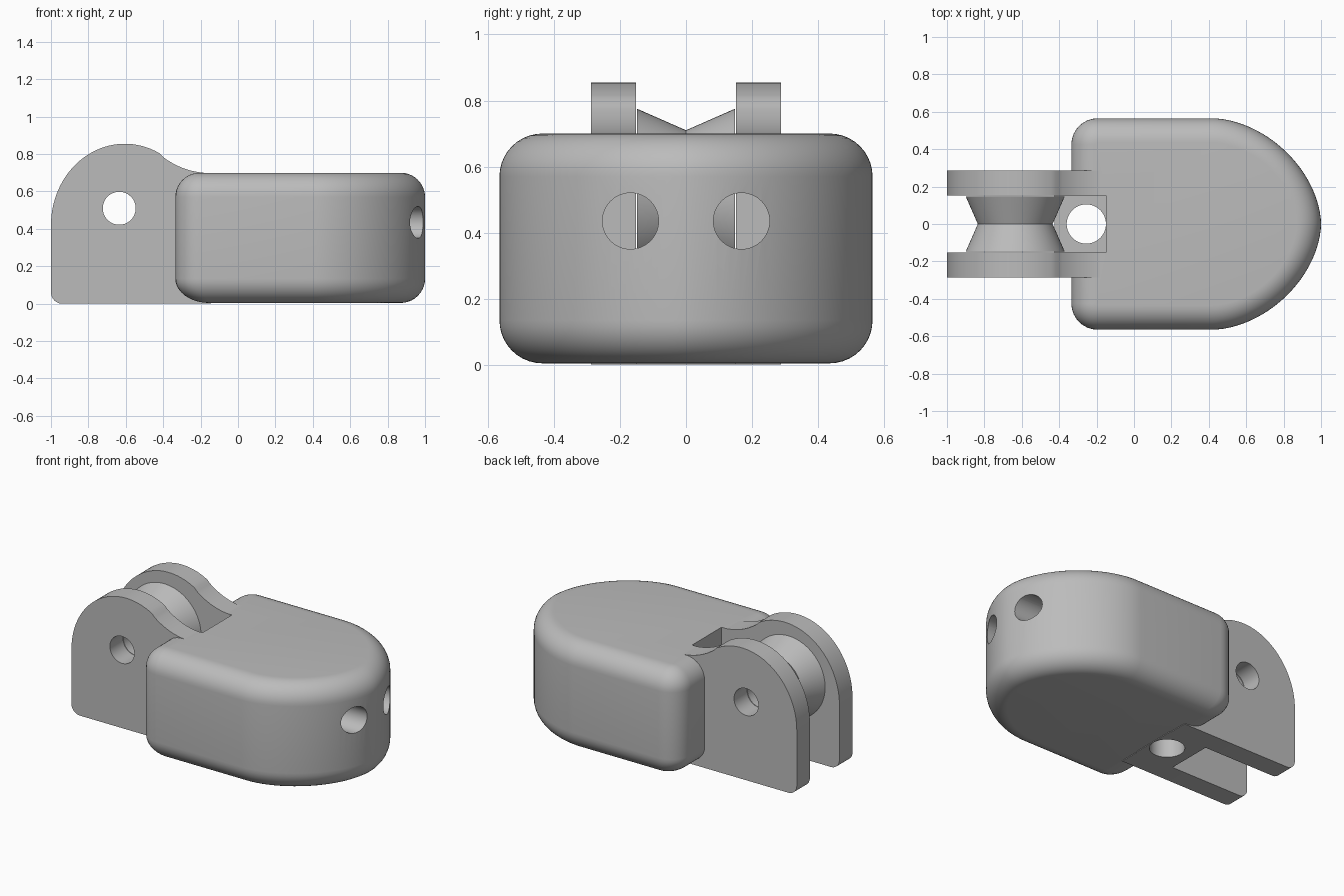
import bpy
import bmesh
from math import sin, cos, pi, sqrt
from mathutils import Matrix

cube = bpy.data.objects.get("Cube")
if cube:
    bpy.data.objects.remove(cube, do_unlink=True)

grey = bpy.data.materials.new("plain grey")
grey.use_nodes = True
colour = (0.5, 0.5, 0.5, 1)
grey.diffuse_color = colour
grey.node_tree.nodes["Principled BSDF"].inputs["Base Color"].default_value = colour


def make(name, bm):
    bmesh.ops.recalc_face_normals(bm, faces=bm.faces[:])
    mesh = bpy.data.meshes.new(name)
    bm.to_mesh(mesh)
    bm.free()
    mesh.materials.append(grey)
    obj = bpy.data.objects.new(name, mesh)
    bpy.context.collection.objects.link(obj)
    return obj


def loft(name, rings, closed=False):
    """Skin a list of point rings, capped or joined end to end."""
    bm = bmesh.new()
    loops = [[bm.verts.new(p) for p in ring] for ring in rings]
    n = len(loops[0])
    pairs = list(zip(loops, loops[1:]))
    if closed:
        pairs.append((loops[-1], loops[0]))
    else:
        bm.faces.new(loops[0])
        bm.faces.new(loops[-1])
    for a, b in pairs:
        for i in range(n):
            j = (i + 1) % n
            bm.faces.new((a[i], a[j], b[j], b[i]))
    return make(name, bm)


def box(name, x0, x1, y0, y1, z0, z1):
    ring = [(x0, y0), (x1, y0), (x1, y1), (x0, y1)]
    return loft(name, [[(x, y, z) for x, y in ring] for z in (z0, z1)])


def cylinder(name, radius, length, centre, axis):
    bm = bmesh.new()
    turn = {"X": Matrix.Rotation(pi / 2, 4, "Y"),
            "Y": Matrix.Rotation(pi / 2, 4, "X"), "Z": Matrix()}[axis]
    bmesh.ops.create_cone(bm, cap_ends=True, segments=48, radius1=radius,
                          radius2=radius, depth=length,
                          matrix=Matrix.Translation(centre) @ turn)
    return make(name, bm)


def cut(obj, cutter):
    cutter.hide_render = True
    mod = obj.modifiers.new("cut", "BOOLEAN")
    mod.operation = "DIFFERENCE"
    mod.solver = "EXACT"
    mod.object = cutter
    bpy.context.view_layer.objects.active = obj
    bpy.ops.object.modifier_apply(modifier=mod.name)
    bpy.data.objects.remove(cutter, do_unlink=True)


def smooth(obj):
    bpy.ops.object.select_all(action="DESELECT")
    obj.select_set(True)
    bpy.context.view_layer.objects.active = obj
    bpy.ops.object.shade_smooth_by_angle()


# Rounded body: plan outline with a blunt nose, inset towards top and bottom
HALF, BACK, NOSE_X = 0.565, -0.335, 0.42


def outline(inset, z, back_scale):
    half, length = HALF - inset, 1 - NOSE_X - inset
    back, r = BACK + inset * back_scale, 0.14 - inset
    side = []
    for i in range(25):
        t = pi / 2 * i / 24
        side.append((NOSE_X + length * cos(t) ** 1.11, half * sin(t) ** 1.11))
    for i in range(9):
        t = pi / 2 * (1 + i / 8)
        side.append((back + r + r * cos(t), half - r + r * sin(t)))
    mirrored = [(x, -y) for x, y in reversed(side[1:])]
    return [(x, y, z) for x, y in side + mirrored]


ROUND, LOW, HIGH = 0.13, 0.004, 0.7
rings = []
for i in range(11):
    t = pi / 2 * i / 10
    rings.append(outline(ROUND * (1 - sin(t)), LOW + ROUND * (1 - cos(t)), 1.4))
for i in range(11):
    t = pi / 2 * i / 10
    rings.append(outline(ROUND * (1 - cos(t)), HIGH - ROUND * (1 - sin(t)), 1))
body = loft("body", rings)

# Slot for the wheel, and two bores from the nose
SLOT = 0.152
cut(body, box("slot_cutter", -0.6, -0.15, -SLOT, SLOT, -0.1, 1))
for y in (-0.168, 0.168):
    cut(body, cylinder("bore_cutter", 0.085, 1.4, (0.53, y, 0.435), "X"))
smooth(body)

# Slot floor with a vertical hole
floor = box("slot_floor", -0.425, -0.145, -SLOT, SLOT, 0, 0.2)
cut(floor, cylinder("floor_hole_cutter", 0.105, 1, (-0.255, 0, 0.1), "Z"))
smooth(floor)

# Side plates: rounded foot, domed top, concave sweep down to the body
profile = [(-0.15, 0), (-0.15, 0.698)]
for i in range(1, 12):
    u = i / 12
    a, b, c, d = (1 - u) ** 3, 3 * u * (1 - u) ** 2, 3 * u * u * (1 - u), u ** 3
    profile.append((-0.15 * a - 0.26 * b - 0.35 * c - 0.42 * d,
                    0.698 * a + 0.70 * b + 0.74 * c + 0.80 * d))
for i in range(33):
    x0 = -0.605
    t = 1.08 + (pi - 1.08) * i / 32
    profile.append((x0 + 0.395 * cos(t), 0.42 + 0.435 * sin(t)))
for i in range(7):
    t = pi * (1 + i / 12)
    profile.append((-0.94 + 0.06 * cos(t), 0.06 + 0.06 * sin(t)))

AXLE_X, AXLE_Z, AXLE_R = -0.635, 0.51, 0.088
for name, side in (("left_plate", -1), ("right_plate", 1)):
    plate = loft(name, [[(x, side * y, z) for x, z in profile]
                        for y in (SLOT, 0.287)])
    cut(plate, cylinder("axle_cutter", AXLE_R, 2, (AXLE_X, 0, AXLE_Z), "Y"))
    smooth(plate)

# Grooved wheel turned around the axle hole
section = [(-0.148, 0.265), (0, 0.2), (0.148, 0.265),
           (0.148, AXLE_R), (-0.148, AXLE_R)]
wheel = loft("grooved_wheel", [
    [(AXLE_X + r * cos(t), y, AXLE_Z + r * sin(t))
     for t in (2 * pi * i / 64 for i in range(64))]
    for y, r in section], closed=True)
smooth(wheel)
